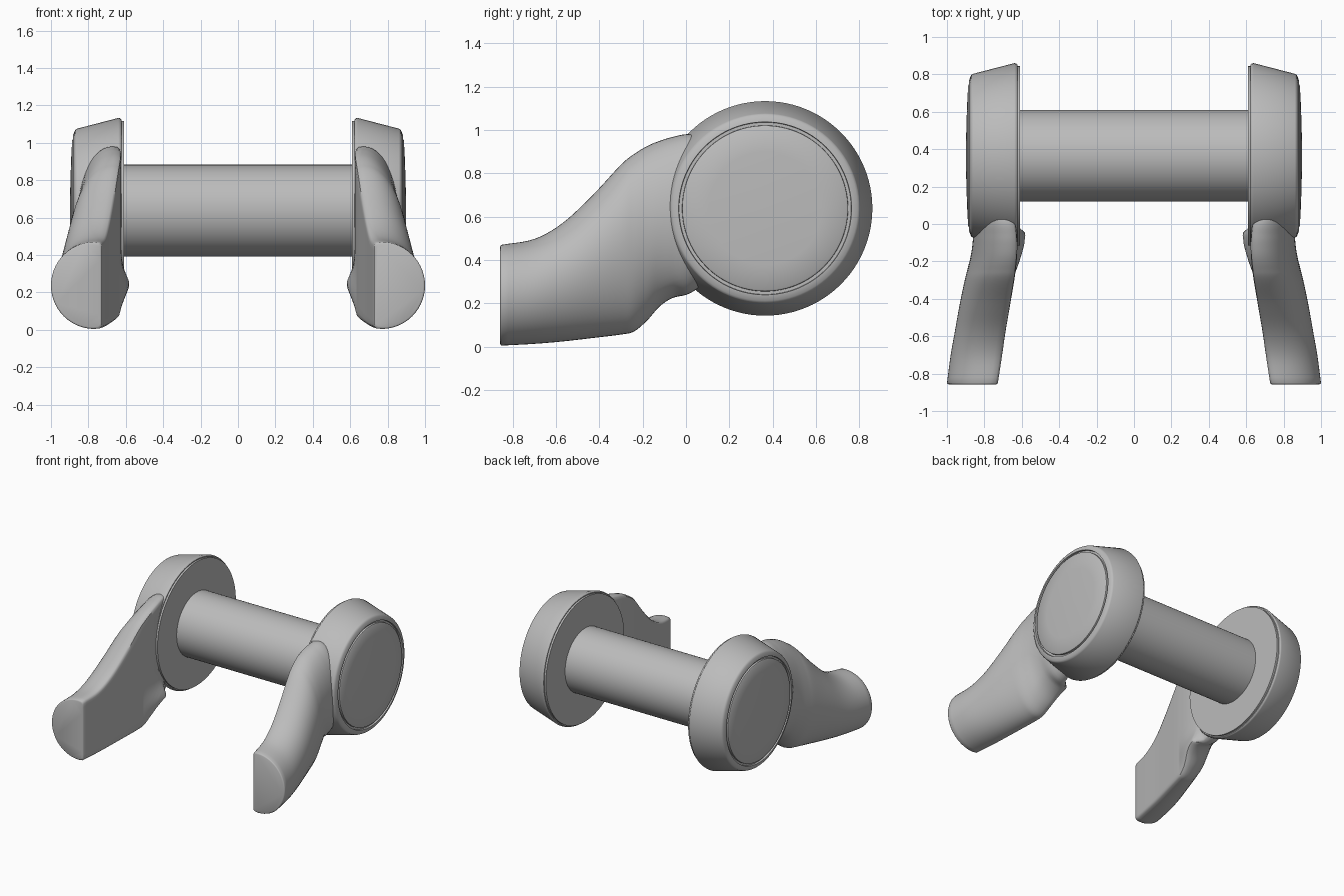
import bpy
import bmesh
import math
from mathutils import Vector

default_cube = bpy.data.objects.get("Cube")
if default_cube:
    bpy.data.objects.remove(default_cube, do_unlink=True)

# One plain grey for everything
grey = bpy.data.materials.new("plain grey")
grey.use_nodes = True
colour = (0.5, 0.5, 0.5, 1)
grey.diffuse_color = colour
grey.node_tree.nodes["Principled BSDF"].inputs["Base Color"].default_value = colour

AXLE_Y, AXLE_Z = 0.365, 0.638


def skin_rings(name, rings, mirrored=False, angle=35):
    """Join closed rings of points into a capped solid."""
    bm = bmesh.new()
    loops = [[bm.verts.new(p) for p in ring] for ring in rings]
    count = len(loops[0])
    for first, second in zip(loops, loops[1:]):
        for i in range(count):
            j = (i + 1) % count
            bm.faces.new((first[i], first[j], second[j], second[i]))
    bm.faces.new(loops[0])
    bm.faces.new(loops[-1])
    bmesh.ops.recalc_face_normals(bm, faces=bm.faces)
    if mirrored:
        # Copy the left-hand solid to the right
        original = bm.faces[:]
        copied = bmesh.ops.duplicate(bm, geom=bm.verts[:] + bm.edges[:] + original)["geom"]
        for v in (g for g in copied if isinstance(g, bmesh.types.BMVert)):
            v.co.x = -v.co.x
        bmesh.ops.reverse_faces(bm, faces=[g for g in copied if isinstance(g, bmesh.types.BMFace)])
    mesh = bpy.data.meshes.new(name)
    bm.to_mesh(mesh)
    bm.free()
    mesh.materials.append(grey)
    obj = bpy.data.objects.new(name, mesh)
    bpy.context.collection.objects.link(obj)
    bpy.ops.object.select_all(action="DESELECT")
    obj.select_set(True)
    bpy.context.view_layer.objects.active = obj
    bpy.ops.object.shade_smooth_by_angle(angle=math.radians(angle))
    return obj


def lathe(name, profile, mirrored=False, sides=96):
    """Turn (x, radius) pairs about the axle."""
    turns = [math.tau * i / sides for i in range(sides)]
    rings = [[(x, AXLE_Y + r * math.cos(a), AXLE_Z + r * math.sin(a)) for a in turns]
             for x, r in profile]
    return skin_rings(name, rings, mirrored)


# Axle between the two discs
lathe("axle", [(-0.63, 0.245), (0.63, 0.245)])

# Tapered discs with a recessed groove around the outer cap
lathe("end_discs", [
    (0.61, 0.48), (0.624, 0.48), (0.624, 0.487), (0.63, 0.493), (0.64, 0.495),
    (0.86, 0.438), (0.868, 0.434), (0.873, 0.426), (0.882, 0.403),
    (0.882, 0.399), (0.868, 0.397), (0.868, 0.383), (0.882, 0.382),
    (0.887, 0.375), (0.893, 0.26), (0.897, 0.12), (0.898, 0.02)], mirrored=True)

# Arm stations: y, bottom, top, inner x, outer x
STATIONS = [Vector(s) for s in (
    (-0.85, 0.005, 0.47, 0.728, 1.0),
    (-0.7, 0.013, 0.497, 0.705, 0.98),
    (-0.57, 0.024, 0.57, 0.686, 0.957),
    (-0.43, 0.04, 0.7, 0.662, 0.932),
    (-0.3, 0.056, 0.84, 0.64, 0.905),
    (-0.24, 0.07, 0.888, 0.632, 0.89),
    (-0.18, 0.12, 0.925, 0.626, 0.875),
    (-0.12, 0.187, 0.95, 0.624, 0.865),
    (-0.06, 0.225, 0.968, 0.626, 0.86),
    (0.02, 0.247, 0.98, 0.635, 0.855),
    (0.12, 0.32, 0.95, 0.645, 0.83))]


def lip_shift(y, z):
    """Inward swelling at the lower inside corner beside the disc."""
    rise = min(max((y + 0.26) / 0.2, 0), 1)
    fall = min(max(-y / 0.045, 0), 1)
    return 0.05 * rise * fall * math.exp(-((z - 0.22) / 0.1) ** 2)


def arm_ring(station, inset=0, steps=28, rows=20):
    """D-shaped section: round outside, flat inside."""
    y, low, high, inner, outer = station
    low, high, inner, outer = low + inset, high - inset, inner + inset, outer - inset
    middle, half = (low + high) / 2, (high - low) / 2
    start = inner + 0.04
    ring = []
    for i in range(steps + 1):
        a = math.pi * (i / steps - 0.5)
        ring.append((start + (outer - start) * math.cos(a), middle + half * math.sin(a)))
    ring += [(inner + 0.012, high - 0.003), (inner + 0.003, high - 0.012)]
    for i in range(1, rows):
        ring.append((inner, high - 2 * half * i / rows))
    ring += [(inner + 0.003, low + 0.012), (inner + 0.012, low + 0.003)]
    return [(x - lip_shift(y, z) * max(0, 1 - (x - inner) / 0.15), y, z) for x, z in ring]


# Swept arms, with a small rounded edge on the front end
path = [2 * STATIONS[0] - STATIONS[1]] + STATIONS + [2 * STATIONS[-1] - STATIONS[-2]]
front = STATIONS[0].copy()
front[0] = -0.858
rings = [arm_ring(front, 0.01)]
front[0] = -0.855
rings.append(arm_ring(front, 0.003))
for a, b, c, d in zip(path, path[1:], path[2:], path[3:]):
    for k in range(5):
        t = k / 5
        rings.append(arm_ring(0.5 * (2 * b + (c - a) * t + (2 * a - 5 * b + 4 * c - d) * t * t
                                     + (3 * b - a - 3 * c + d) * t ** 3)))
rings.append(arm_ring(STATIONS[-1]))
skin_rings("arms", rings, mirrored=True, angle=40)
